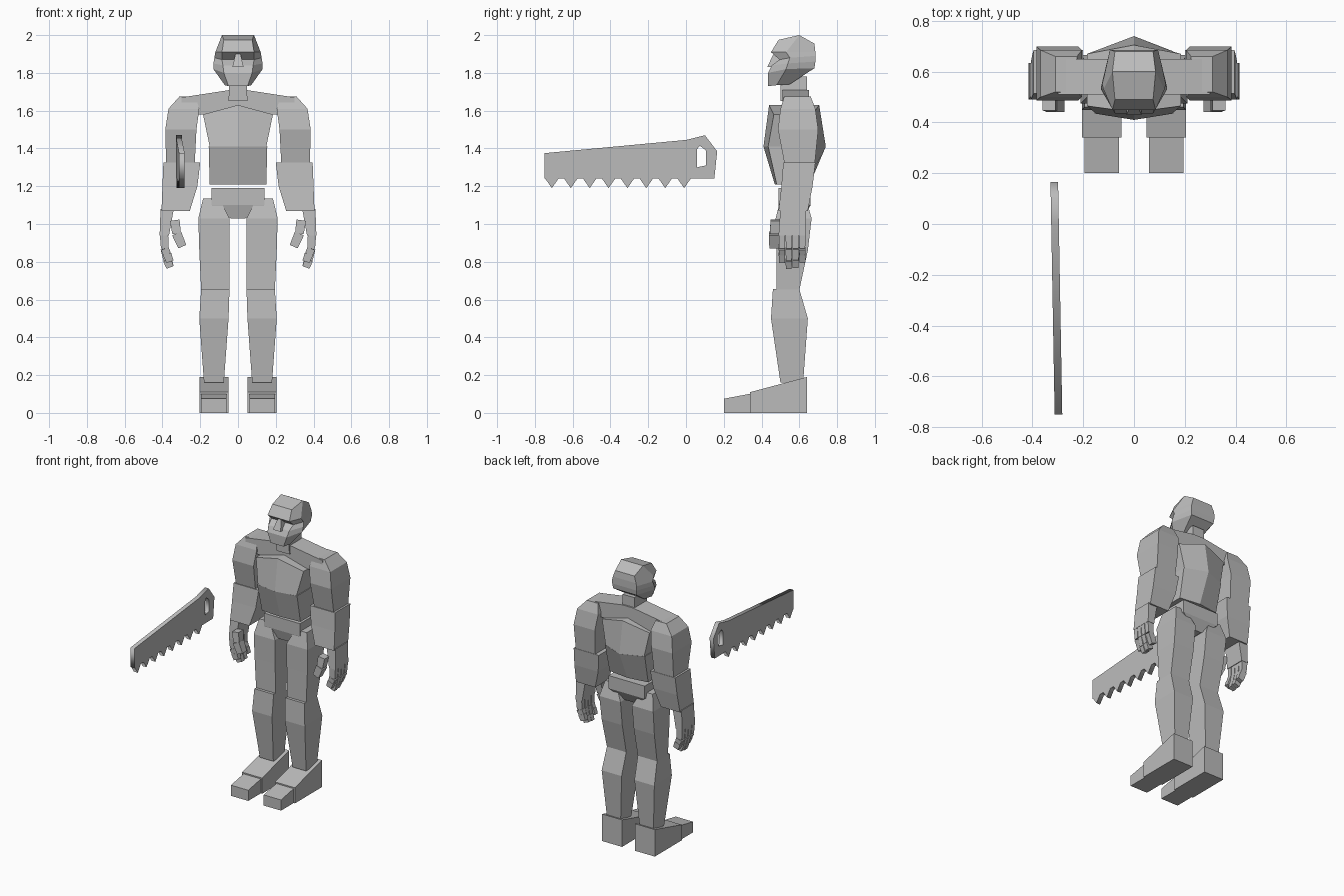
import bpy, bmesh
from mathutils import Vector

if "Cube" in bpy.data.objects:
    bpy.data.objects.remove(bpy.data.objects["Cube"])

grey = bpy.data.materials.new("plain_grey")
grey.use_nodes = True
GREY = (0.5, 0.5, 0.5, 1)
grey.diffuse_color = GREY
grey.node_tree.nodes["Principled BSDF"].inputs["Base Color"].default_value = GREY


def loft(name, rings):
    """Skin a closed solid through rings of points."""
    bm = bmesh.new()
    loops = [[bm.verts.new(p) for p in ring] for ring in rings]
    for a, b in zip(loops, loops[1:]):
        for i in range(len(a)):
            j = (i + 1) % len(a)
            bm.faces.new((a[i], a[j], b[j], b[i]))
    for cap in (loops[0], loops[-1]):
        half = len(cap) // 2
        if half == 3:  # six-sided caps fold across the middle pair
            bm.faces.new(cap[0:4])
            bm.faces.new(cap[3:] + cap[:1])
        else:
            bm.faces.new(cap)
    bmesh.ops.recalc_face_normals(bm, faces=bm.faces)
    mesh = bpy.data.meshes.new(name)
    bm.to_mesh(mesh)
    bm.free()
    mesh.materials.append(grey)
    ob = bpy.data.objects.new(name, mesh)
    bpy.context.collection.objects.link(ob)
    return ob


def rect(z, x0, x1, y0, y1):
    return [(x0, y0, z), (x1, y0, z), (x1, y1, z), (x0, y1, z)]


def limb(name, sections, s=1):
    """Loft stacked rectangles, mirrored in x by s."""
    return loft(name, [[(s * x, y, z) for x, y, z in rect(*r)] for r in sections])


def bar(name, path, wx, wy, s):
    """Jointed bar following (x, z) points at one depth."""
    for n, (a, b) in enumerate(zip(path, path[1:])):
        a, b = Vector(a), Vector(b)
        side = (b - a).normalized().cross(Vector((0, 1, 0))) * wx / 2
        depth = Vector((0, wy / 2, 0))
        rings = []
        for p, k in ((a, 1), (b, 0.88)):
            ring = (p + k * (side + depth), p + k * (side - depth),
                    p - k * (side + depth), p - k * (side - depth))
            rings.append([(s * v.x, v.y, v.z) for v in ring])
        loft(f"{name}_joint_{n + 1}", rings)


# Head: front, middle and back pairs of points at each level
def head_ring(zf, zm, zb, yf, ym, yb, wf, wm, wb):
    return [(wm, ym, zm), (wb, yb, zb), (-wb, yb, zb),
            (-wm, ym, zm), (-wf, yf, zf), (wf, yf, zf)]


loft("head", [head_ring(*r) for r in (
    (1.73, 1.735, 1.74, .435, .48, .55, .05, .07, .06),
    (1.80, 1.82, 1.825, .435, .53, .68, .075, .13, .09),
    (1.84, 1.85, 1.86, .455, .54, .685, .08, .13, .095),
    (1.87, 1.88, 1.89, .495, .55, .685, .085, .125, .095),
    (1.91, 1.91, 1.91, .45, .53, .685, .085, .12, .09),
    (1.975, 2.0, 1.955, .49, .60, .68, .075, .085, .075))])
loft("nose", [[(-.03, .43, 1.83), (.03, .43, 1.83), (.03, .51, 1.83), (-.03, .51, 1.83)],
              [(-.012, .465, 1.905), (.012, .465, 1.905), (.012, .51, 1.905), (-.012, .51, 1.905)]])
limb("neck", [(1.65, -.05, .05, .50, .64), (1.78, -.045, .045, .50, .64)])


# Torso: pointed keel at front and back centre
def keel_ring(z, w, yf, y0, y1, yb, rise=0):
    return [(0, yf, z + rise), (w, y0, z), (w, y1, z),
            (0, yb, z + rise), (-w, y1, z), (-w, y0, z)]


loft("chest", [keel_ring(1.41, .15, .41, .435, .68, .74),
               keel_ring(1.58, .185, .44, .465, .67, .705, .05)])
loft("belly", [keel_ring(1.21, .15, .47, .48, .635, .655),
               keel_ring(1.41, .155, .41, .435, .68, .74)])
loft("shoulder_yoke", [[(x, .51, 1.58), (x, .65, 1.58), (x, .65, z), (x, .51, z)]
                       for x, z in ((-.30, 1.67), (-.04, 1.71), (.04, 1.71), (.30, 1.67))])
limb("pelvis", [(1.03, -.04, .04, .51, .62), (1.10, -.14, .14, .49, .66),
                (1.19, -.14, .14, .49, .66)])

for side, s in (("left", 1), ("right", -1)):
    # Arm
    limb(side + "_upper_arm", [(1.30, .23, .38, .525, .68), (1.50, .22, .385, .487, .70),
                               (1.61, .205, .368, .50, .685), (1.675, .225, .31, .52, .66)], s)
    limb(side + "_forearm", [(1.07, .255, .405, .49, .645), (1.20, .215, .40, .505, .67),
                             (1.325, .20, .395, .515, .685)], s)
    # Hand
    limb(side + "_palm", [(.94, .365, .415, .49, .635), (1.08, .34, .41, .50, .635)], s)
    for n, tip in enumerate((.80, .77, .775, .80)):
        y = .508 + .036 * n
        bar(f"{side}_finger_{n + 1}", [(.392, y, .95), (.388, y, .87), (.375, y, tip + .04),
                                       (.36, y, tip)], .045, .034, s)
    bar(side + "_thumb", [(.335, .475, 1.02), (.325, .468, .95), (.295, .465, .88)], .052, .055, s)
    # Leg
    limb(side + "_thigh", [(.65, .045, .195, .48, .60), (.86, .045, .205, .478, .645),
                           (1.03, .045, .21, .475, .665), (1.135, .10, .185, .50, .635)], s)
    limb(side + "_shin", [(.16, .075, .18, .50, .62), (.50, .05, .205, .45, .645),
                          (.655, .045, .195, .46, .60)], s)
    # Foot
    for part, x0, x1, ends in (("foot", .05, .205, ((.34, .11), (.64, .19))),
                               ("toe", .06, .195, ((.20, .075), (.36, .105)))):
        loft(f"{side}_{part}", [[(s * x0, y, 0), (s * x1, y, 0), (s * x1, y, z), (s * x0, y, z)]
                                for y, z in ends])

# Saw: flat outline with teeth and a grip hole
outline = [(-.75, 1.24), (-.75, 1.375), (0, 1.445), (.10, 1.47), (.165, 1.385), (.15, 1.24)]
for n in range(8):
    c = -.01 - .1 * n
    outline += [(c + .035, 1.24), (c, 1.19), (c - .035, 1.24)]
grip_hole = [(.058, 1.30), (.058, 1.395), (.073, 1.415), (.105, 1.39), (.105, 1.31)]
curve = bpy.data.curves.new("saw_outline", "CURVE")
curve.dimensions = "2D"
curve.fill_mode = "BOTH"
curve.extrude = .015
for pts in (outline, grip_hole):
    spline = curve.splines.new("POLY")
    spline.points.add(len(pts) - 1)
    for p, (y, z) in zip(spline.points, pts):
        p.co = (y, z, 0, 1)
    spline.use_cyclic_u = True
helper = bpy.data.objects.new("saw_outline", curve)
bpy.context.collection.objects.link(helper)
bpy.context.view_layer.update()
saw_mesh = bpy.data.meshes.new_from_object(helper)
bpy.data.objects.remove(helper)
for v in saw_mesh.vertices:  # stand the blade upright, leaning slightly
    y, z, x = v.co
    v.co = (x - .311 - .018 * y, y, z)
saw_mesh.materials.clear()
saw_mesh.materials.append(grey)
saw = bpy.data.objects.new("saw", saw_mesh)
bpy.context.collection.objects.link(saw)
